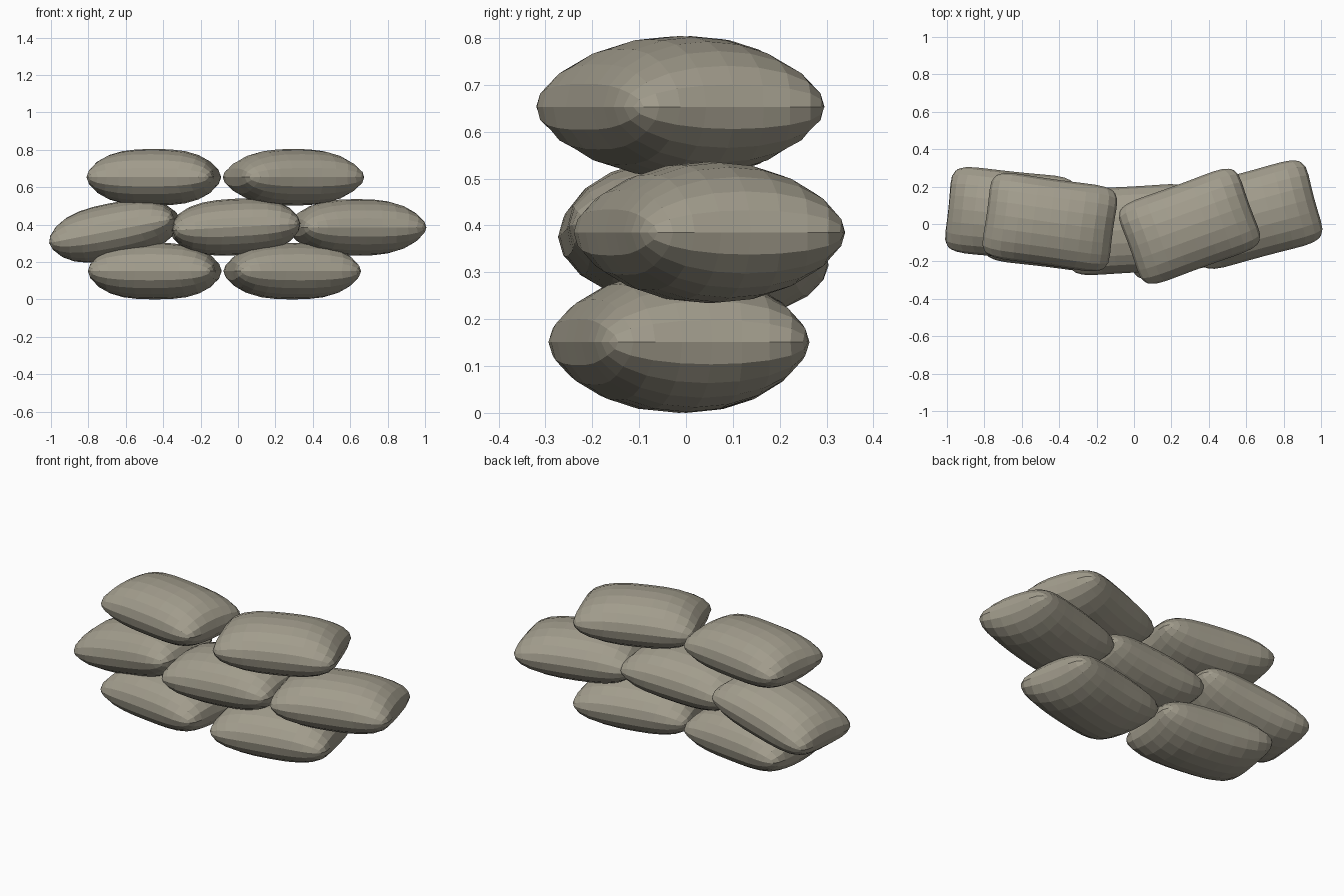
import bpy, bmesh
from math import sin, pi, radians
from mathutils import Vector

cube = bpy.data.objects.get("Cube")
if cube:
    bpy.data.objects.remove(cube, do_unlink=True)

# Sackcloth colour
cloth = bpy.data.materials.new("taupe_sackcloth")
cloth.use_nodes = True
colour = (0.36, 0.335, 0.265, 1)
cloth.diffuse_color = colour
bsdf = next(n for n in cloth.node_tree.nodes if n.type == "BSDF_PRINCIPLED")
bsdf.inputs["Base Color"].default_value = colour
bsdf.inputs["Roughness"].default_value = 0.9

LENGTH, WIDTH, THICK = 0.68, 0.46, 0.302
NU, NV = 12, 10


def bag_point(i, j, side):
    """Point on a stuffed pillow: pinched edges, rounded corners, domed faces."""
    u = sin(pi * (i / NU - 0.5))
    v = sin(pi * (j / NV - 0.5))
    x = LENGTH / 2 * u * (1 + 0.03 * v**2 - 0.11 * v**8)
    y = WIDTH / 2 * v * (1 + 0.03 * u**2 - 0.11 * u**8)
    dome = max(0, (1 - abs(u)**2.7) * (1 - v * v)) ** 0.48
    return Vector((x, y, side * THICK / 2 * dome))


def sandbag(name, centre, turn, tilt=0):
    bm = bmesh.new()
    rim = {}
    for side in (1, -1):
        grid = {}
        for i in range(NU + 1):
            for j in range(NV + 1):
                on_rim = i in (0, NU) or j in (0, NV)
                if on_rim and (i, j) in rim:
                    grid[i, j] = rim[i, j]
                    continue
                grid[i, j] = bm.verts.new(bag_point(i, j, side))
                if on_rim:
                    rim[i, j] = grid[i, j]
        for i in range(NU):
            for j in range(NV):
                quad = [grid[i, j], grid[i + 1, j], grid[i + 1, j + 1], grid[i, j + 1]]
                bm.faces.new(quad if side > 0 else quad[::-1])
    mesh = bpy.data.meshes.new(name)
    bm.to_mesh(mesh)
    bm.free()
    mesh.materials.append(cloth)
    bag = bpy.data.objects.new(name, mesh)
    bag.location = centre
    bag.rotation_euler = (0, radians(-tilt), radians(turn))
    bpy.context.collection.objects.link(bag)


# Bottom row
sandbag("bottom_right_sandbag", (-0.445, 0.0, 0.151), -7)
sandbag("bottom_left_sandbag", (0.29, -0.015, 0.151), 12)
# Middle row, with one bag slumped at the end
sandbag("middle_right_sandbag", (-0.66, 0.05, 0.365), -6, 11)
sandbag("middle_centre_sandbag", (-0.015, -0.03, 0.387), 3, 3)
sandbag("middle_left_sandbag", (0.635, 0.05, 0.385), 15)
# Top row
sandbag("top_right_sandbag", (-0.45, 0.01, 0.653), -8)
sandbag("top_left_sandbag", (0.297, -0.012, 0.653), 20)
